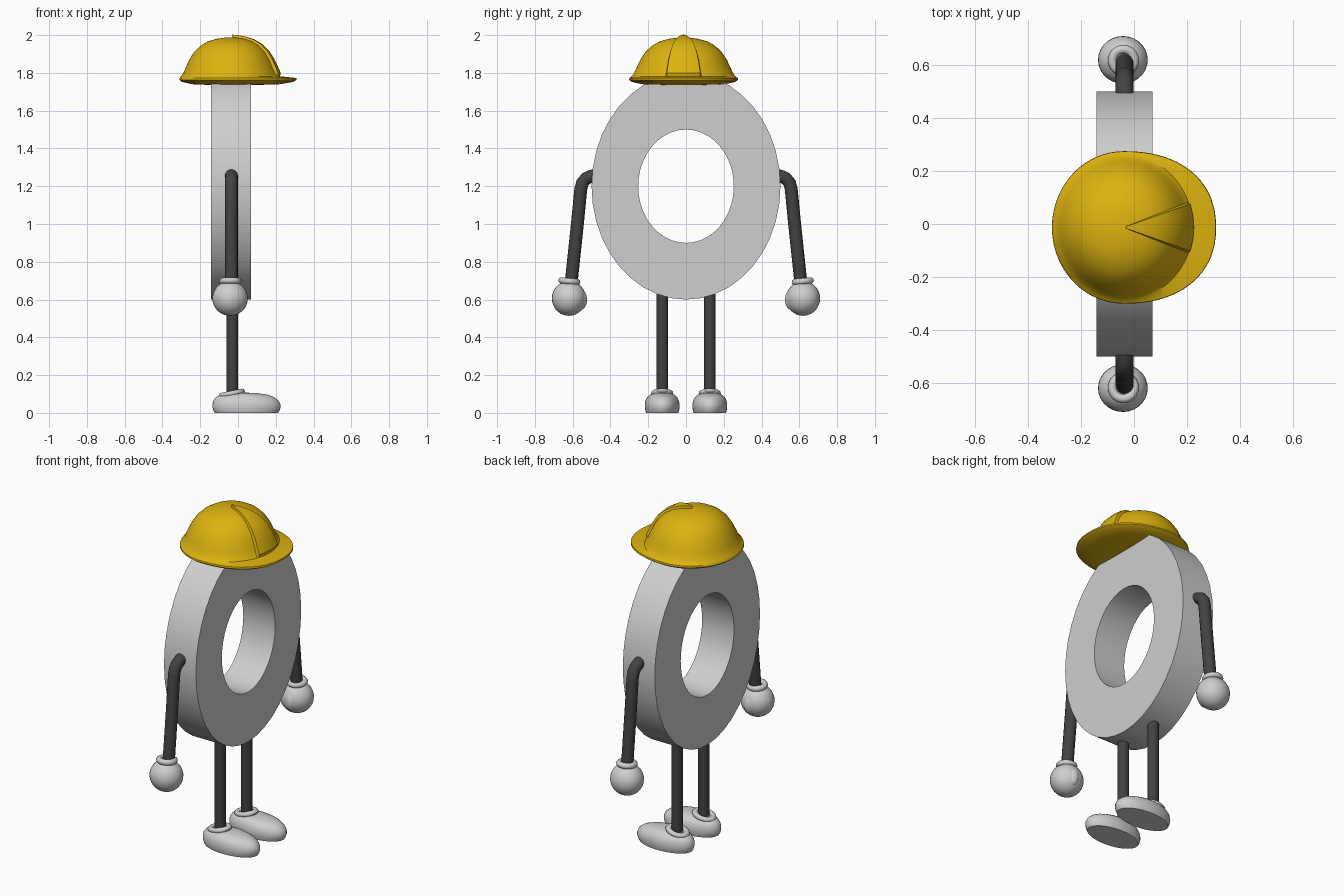
import bpy, bmesh, math
from mathutils import Vector, Matrix

if "Cube" in bpy.data.objects:
    bpy.data.objects.remove(bpy.data.objects["Cube"])


def material(name, rgb):
    m = bpy.data.materials.new(name)
    m.diffuse_color = (*rgb, 1)
    m.use_nodes = True
    m.node_tree.nodes["Principled BSDF"].inputs["Base Color"].default_value = m.diffuse_color
    return m


GREY = material("light grey", (0.62, 0.62, 0.62))
DARK = material("charcoal", (0.055, 0.055, 0.055))
YELLOW = material("helmet yellow", (0.72, 0.45, 0.005))


def finish(name, bm, mat, angle=40):
    bmesh.ops.recalc_face_normals(bm, faces=bm.faces[:])
    me = bpy.data.meshes.new(name)
    bm.to_mesh(me)
    bm.free()
    ob = bpy.data.objects.new(name, me)
    bpy.context.collection.objects.link(ob)
    me.materials.append(mat)
    bpy.ops.object.select_all(action='DESELECT')
    ob.select_set(True)
    bpy.context.view_layer.objects.active = ob
    bpy.ops.object.shade_smooth_by_angle(angle=math.radians(angle))
    return ob


def loft(name, rings, mat, closed=False, angle=40):
    """Skin a list of equal-length point rings, capping or closing the ends."""
    bm = bmesh.new()
    rows = [[bm.verts.new(p) for p in ring] for ring in rings]
    n = len(rows[0])
    pairs = list(zip(rows, rows[1:])) + ([(rows[-1], rows[0])] if closed else [])
    for a, b in pairs:
        for i in range(n):
            j = (i + 1) % n
            bm.faces.new((a[i], a[j], b[j], b[i]))
    if not closed:
        bm.faces.new(rows[0])
        bm.faces.new(rows[-1])
    return finish(name, bm, mat, angle)


def ball(name, centre, size, mat):
    bm = bmesh.new()
    bmesh.ops.create_uvsphere(bm, u_segments=28, v_segments=16, radius=1)
    bmesh.ops.transform(bm, verts=bm.verts[:],
                        matrix=Matrix.Translation(centre) @ Matrix.Diagonal((*size, 1)))
    return finish(name, bm, mat)


def tube(name, pts, radius, mat, n=16):
    """Round tube along a path lying in a plane of constant x."""
    pts = [Vector(p) for p in pts]
    rings = []
    for i, p in enumerate(pts):
        t = (pts[min(i + 1, len(pts) - 1)] - pts[max(i - 1, 0)]).normalized()
        u = Vector((1, 0, 0))
        v = t.cross(u)
        rings.append([p + radius * (math.cos(k * math.tau / n) * u + math.sin(k * math.tau / n) * v)
                      for k in range(n)])
    return loft(name, rings, mat)


def cuff(name, centre, major, minor, rot, mat):
    """Rolled ring around a wrist or ankle."""
    m = Matrix.Translation(centre) @ rot
    rings = []
    for i in range(28):
        a = i * math.tau / 28
        rings.append([m @ Vector(((major + minor * math.cos(b)) * math.cos(a),
                                  (major + minor * math.cos(b)) * math.sin(a),
                                  minor * math.sin(b)))
                      for b in (k * math.tau / 10 for k in range(10))])
    return loft(name, rings, mat, closed=True)


# Oval ring body with a hole through it
def oval(x, ry, rz, n=40):
    return [(x, ry * math.cos(i * math.tau / n), 1.2 + rz * math.sin(i * math.tau / n))
            for i in range(n)]


loft("ring_body", [oval(-0.142, 0.5, 0.6), oval(0.07, 0.5, 0.6),
                   oval(0.07, 0.253, 0.3), oval(-0.142, 0.253, 0.3)], GREY, closed=True)

# Hard hat: dome with a raised wedge rib, flowing into a brim with a front bill
HX, HY = -0.04, -0.013
rib = 18.5
degs = sorted([i * 5 for i in range(-36, 36) if abs(i * 5) not in (15, 20)]
              + [-rib - 2, -rib, -12, 12, rib, rib + 2])


def brim(d, s, z):
    c, q = math.cos(math.radians(d)), math.sin(math.radians(d))
    rx, e = (0.35, 2.25) if c > 0 else (0.27, 2)
    r = s / ((abs(c) / rx) ** e + (abs(q) / 0.288) ** e) ** (1 / e)
    return (HX + r * c, HY + r * q, z)


def dome(d, r, z, lift=0.016):
    up = lift if abs(d) <= rib else 0
    k = r + up * r / 0.25
    return (HX + k * math.cos(math.radians(d)),
            HY + k * 1.05 * math.sin(math.radians(d)), z + up * (1 - r / 0.32))


hat = [[brim(d, s, z) for d in degs]
       for s, z in ((0.4, 1.736), (0.75, 1.74), (0.95, 1.752), (1.0, 1.763), (0.995, 1.773))]
hat += [[dome(d, 0.262, 1.782, 0) for d in degs]]
hat += [[dome(d, r, z) for d in degs]
        for r, z in ((0.25, 1.797), (0.236, 1.83), (0.218, 1.87), (0.193, 1.91), (0.16, 1.943),
                     (0.12, 1.967), (0.075, 1.98), (0.035, 1.986), (0.008, 1.987))]
loft("hard_hat", hat, YELLOW, angle=35)

for side, s in (("left", 1), ("right", -1)):
    # Arm with a bent shoulder, rolled cuff, round hand and thumb
    path = [(0.46, 1.262), (0.505, 1.252), (0.53, 1.24), (0.548, 1.218),
            (0.557, 1.185), (0.575, 1.0), (0.61, 0.67)]
    tube(side + "_arm", [(-0.035, s * y, z) for y, z in path], 0.034, DARK)
    cuff(side + "_wrist_cuff", (-0.04, s * 0.618, 0.697), 0.042, 0.017,
         Matrix.Rotation(s * 0.1, 4, 'X'), GREY)
    ball(side + "_hand", (-0.042, s * 0.62, 0.606), (0.094, 0.09, 0.092), GREY)
    ball(side + "_thumb", (-0.035, s * 0.56, 0.6), (0.035, 0.036, 0.055), GREY)

    # Leg, ankle cuff and shoe
    y = s * 0.126
    tube(side + "_leg", [(-0.03, y, 0.08), (-0.03, y, 0.66)], 0.031, DARK)
    cuff(side + "_ankle_cuff", (-0.033, y, 0.103), 0.044, 0.015,
         Matrix.Rotation(-0.2, 4, 'Y') @ Matrix.Diagonal((1.2, 1, 1, 1)), GREY)
    profile = ((0.93, 0, 0.0), (0.97, 0, 0.012), (1.0, 0, 0.028), (1.0, 0, 0.045),
               (0.96, -0.003, 0.065), (0.86, -0.007, 0.083), (0.7, -0.012, 0.096),
               (0.45, -0.018, 0.104), (0.15, -0.022, 0.107))
    loft(side + "_shoe", [[(0.045 + dx + 0.18 * k * math.cos(a), y + 0.092 * k * math.sin(a), z)
                           for a in (i * math.tau / 36 for i in range(36))]
                          for k, dx, z in profile], GREY)
